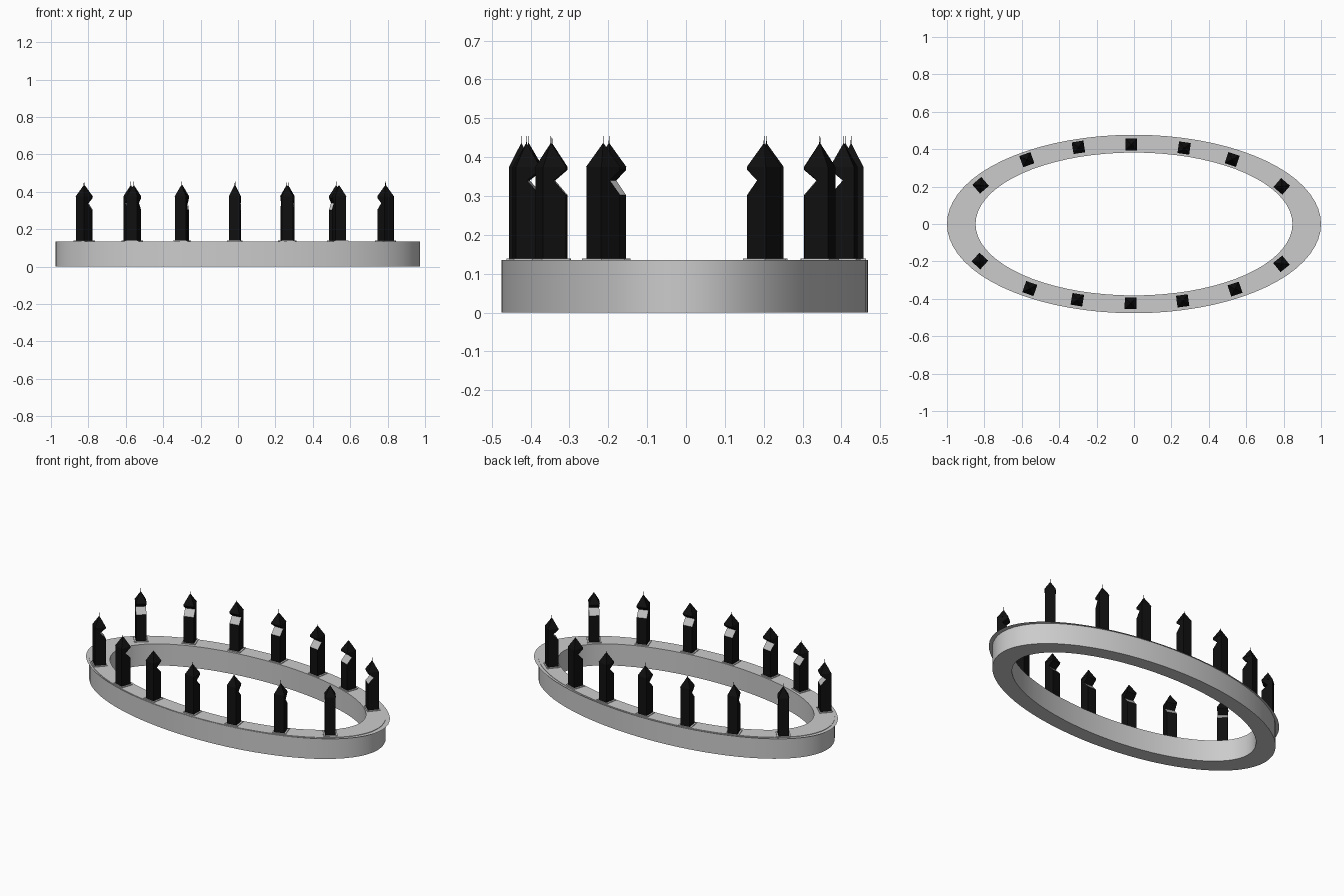
import bpy, bmesh
from math import cos, sin, pi, atan2, sqrt
from mathutils import Matrix

if "Cube" in bpy.data.objects:
    bpy.data.objects.remove(bpy.data.objects["Cube"])

TOP = 0.135   # height of the ring's upper surface
LIP = 0.132   # height of the thin lip
W = 0.030     # half width of a tower
D = 0.0315    # half depth of a tower
SEG = 72

black = bpy.data.materials.new("black_stone")
black.diffuse_color = (0.005, 0.005, 0.005, 1)
black.use_nodes = True
black.node_tree.nodes["Principled BSDF"].inputs["Base Color"].default_value = black.diffuse_color
grey = bpy.data.materials.new("grey_stone")
grey.diffuse_color = (0.5, 0.5, 0.5, 1)
grey.use_nodes = True
grey.node_tree.nodes["Principled BSDF"].inputs["Base Color"].default_value = grey.diffuse_color


def finish(bm, name, smooth=False):
    bmesh.ops.recalc_face_normals(bm, faces=bm.faces)
    me = bpy.data.meshes.new(name)
    bm.to_mesh(me)
    bm.free()
    ob = bpy.data.objects.new(name, me)
    bpy.context.collection.objects.link(ob)
    if smooth:
        bpy.context.view_layer.objects.active = ob
        ob.select_set(True)
        bpy.ops.object.shade_smooth_by_angle()
        ob.select_set(False)
    return ob


def ellipse(bm, a, b, z, cx=0, cy=0):
    return [bm.verts.new((cx + a * cos(2 * pi * i / SEG), cy + b * sin(2 * pi * i / SEG), z))
            for i in range(SEG)]


def bridge(bm, r1, r2):
    for i in range(SEG):
        j = (i + 1) % SEG
        bm.faces.new((r1[i], r1[j], r2[j], r2[i]))


# Oval ring wall
bm = bmesh.new()
loops = [ellipse(bm, 0.974, 0.472, 0, -0.002, -0.003), ellipse(bm, 0.974, 0.472, TOP, -0.002, -0.003),
         ellipse(bm, 0.847, 0.382, TOP), ellipse(bm, 0.847, 0.382, 0)]
for k in range(4):
    bridge(bm, loops[k], loops[(k + 1) % 4])
finish(bm, "oval_ring", True)

# Paper-thin lip around the top edge
bm = bmesh.new()
bridge(bm, ellipse(bm, 1.0, 0.477, LIP), ellipse(bm, 0.965, 0.464, LIP))
finish(bm, "ring_lip")


def tower_mesh():
    """One tower at the origin: +y is outward, the notch opens to -y."""
    bm = bmesh.new()
    # Notched shaft, a side profile extruded across the width
    profile = [(D, TOP), (D, 0.375), (-D, 0.375), (-D, 0.367), (0.002, 0.34),
               (-D, 0.303), (-D, TOP)]
    f = bm.faces.new([bm.verts.new((-W, y, z)) for y, z in profile])
    ext = bmesh.ops.extrude_face_region(bm, geom=[f], use_keep_orig=True)
    bmesh.ops.translate(bm, vec=(2 * W, 0, 0),
                        verts=[v for v in ext["geom"] if isinstance(v, bmesh.types.BMVert)])
    # Grey sloping face inside the notch
    for f in bm.faces:
        zs = [v.co.z for v in f.verts]
        if min(zs) > 0.3 and max(zs) < 0.35:
            f.material_index = 1
    # Pyramid roof
    bmesh.ops.create_cone(bm, cap_ends=True, segments=4, radius1=D * sqrt(2), radius2=0, depth=0.062,
                          matrix=Matrix.Translation((0, 0, 0.375 + 0.031)) @ Matrix.Rotation(pi / 4, 4, "Z"))
    # Finial
    bmesh.ops.create_cone(bm, cap_ends=True, segments=6, radius1=0.0015, radius2=0.0005, depth=0.03,
                          matrix=Matrix.Translation((0, 0, 0.44)))
    return bm


def plate_mesh():
    bm = bmesh.new()
    bmesh.ops.create_cube(bm, size=1, matrix=Matrix.Translation((0, 0, TOP + 0.001))
                          @ Matrix.Diagonal((0.080, 0.076, 0.006, 1)))
    return bm


# Towers and base plates around the ring, each facing inward
spots = [(-0.82, 0.207), (-0.573, 0.344), (-0.297, 0.41), (-0.015, 0.425), (0.268, 0.406),
         (0.525, 0.345), (0.79, 0.201), (-0.824, -0.198), (-0.557, -0.345), (-0.303, -0.405),
         (-0.018, -0.424), (0.26, -0.411), (0.54, -0.348), (0.788, -0.213)]
for n, (x, y) in enumerate(spots):
    ang = atan2(y / 0.43 ** 2, x / 0.92 ** 2) - pi / 2
    place = Matrix.Translation((x, y, 0)) @ Matrix.Rotation(ang, 4, "Z")
    for name, bm in (("tower", tower_mesh()), ("base_plate", plate_mesh())):
        bm.transform(place)
        ob = finish(bm, f"{name}_{n + 1}")
        if name == "tower":
            ob.data.materials.append(black)
            ob.data.materials.append(grey)
